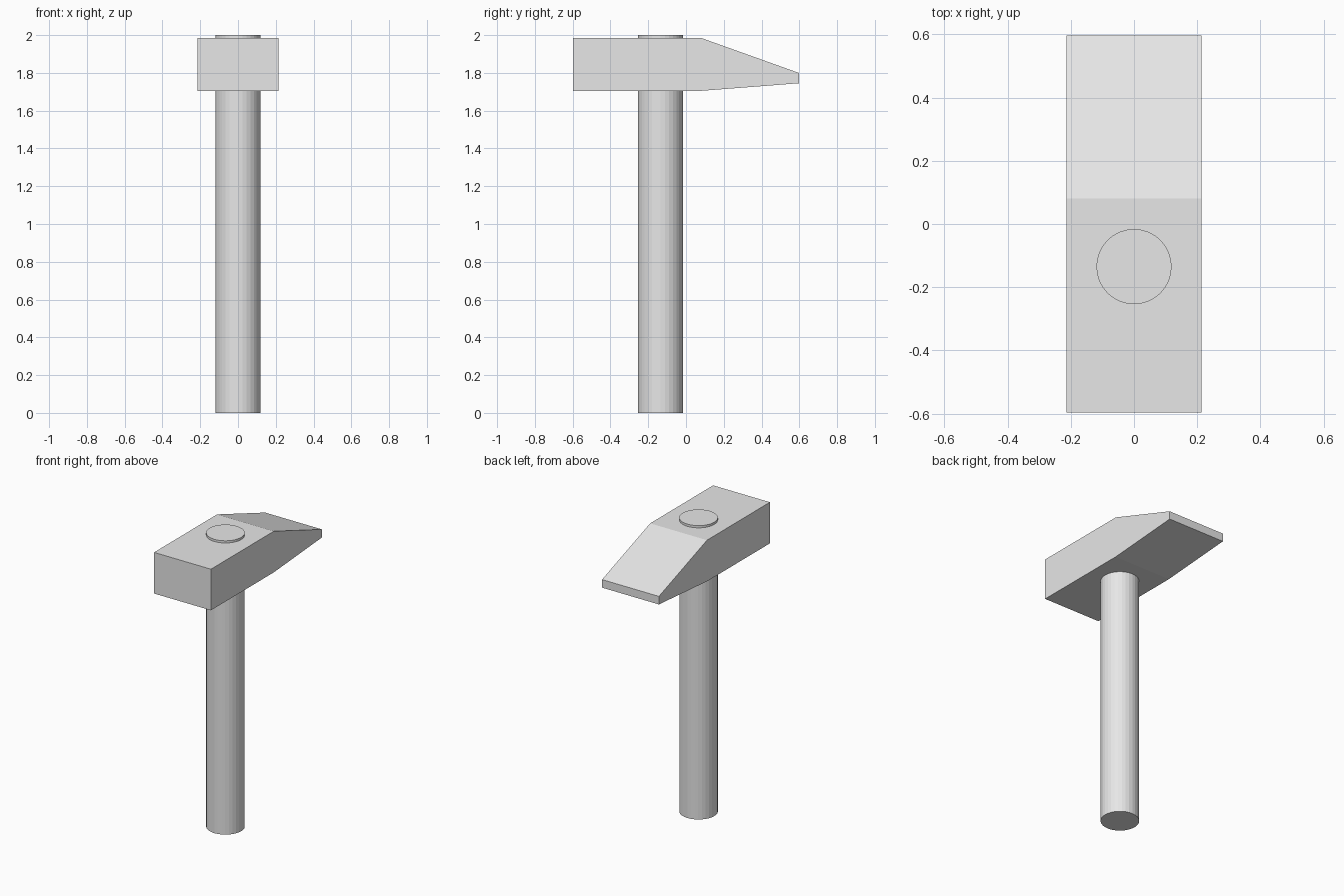
import bpy
import bmesh

cube = bpy.data.objects.get("Cube")
if cube:
    bpy.data.objects.remove(cube, do_unlink=True)

# Single plain grey
grey = bpy.data.materials.new("light_grey")
grey.use_nodes = True
colour = (0.8, 0.8, 0.8, 1)
grey.diffuse_color = colour
grey.node_tree.nodes["Principled BSDF"].inputs["Base Color"].default_value = colour


def extrude_profile(name, points, offset):
    """Extrude a closed outline along offset into a solid, flat-shaded part."""
    bm = bmesh.new()
    face = bm.faces.new([bm.verts.new(p) for p in points])
    # Keep the starting outline as one cap and move its copy to the other end
    result = bmesh.ops.extrude_face_region(bm, geom=[face], use_keep_orig=True)
    moved = [v for v in result["geom"] if isinstance(v, bmesh.types.BMVert)]
    bmesh.ops.translate(bm, verts=moved, vec=offset)
    bmesh.ops.recalc_face_normals(bm, faces=bm.faces)
    mesh = bpy.data.meshes.new(name)
    bm.to_mesh(mesh)
    bm.free()
    mesh.materials.append(grey)
    obj = bpy.data.objects.new(name, mesh)
    bpy.context.collection.objects.link(obj)
    return obj


# Hammer head: square striking face at the front, wedge peen at the back
half_width = 0.214
side_outline = [(-0.597, 1.705), (0.08, 1.705), (0.597, 1.745),
                (0.597, 1.80), (0.08, 1.985), (-0.597, 1.985)]
extrude_profile("hammer_head",
                [(-half_width, y, z) for y, z in side_outline],
                (2 * half_width, 0, 0))

# Straight round handle, ending just above the head
bpy.ops.mesh.primitive_cylinder_add(vertices=32, radius=0.119, depth=2,
                                    location=(0, -0.135, 1))
handle = bpy.context.object
handle.name = "handle"
handle.data.materials.append(grey)
